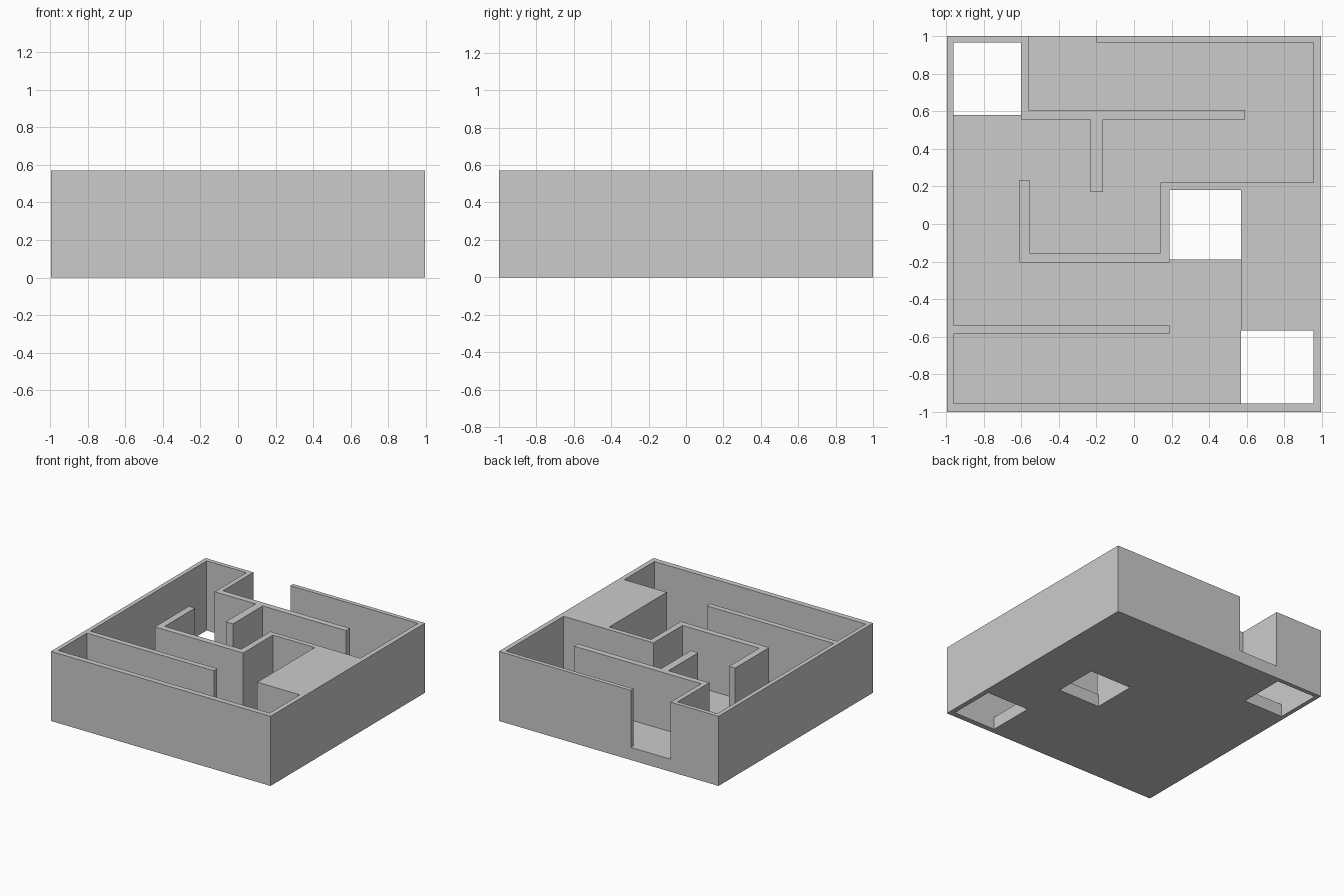
import bpy, bmesh
from math import radians

if "Cube" in bpy.data.objects:
    bpy.data.objects.remove(bpy.data.objects["Cube"])

FLOOR, TOP = 0.103, 0.57
Z = [0, FLOOR, TOP]

# Plan rectangles: x0, x1, y0, y1
base = (-0.995, 0.995, -1, 1)
holes = [(-0.96, -0.6, 0.58, 0.965), (0.19, 0.57, -0.19, 0.18), (0.57, 0.955, -0.955, -0.565)]
outer_walls = [
    (-0.995, -0.96, -1, 1),        # left
    (-0.995, 0.995, -1, -0.955),   # front
    (0.955, 0.995, -1, 1),         # right
    (-0.995, -0.56, 0.965, 1),     # back, left of the doorway
    (-0.2, 0.995, 0.965, 1),       # back, right of the doorway
]
inner_walls = [
    (-0.6, -0.56, 0.555, 1),       # doorway passage
    (-0.6, 0.59, 0.555, 0.605),
    (-0.23, -0.165, 0.17, 0.555),  # T stub
    (-0.61, -0.555, -0.205, 0.235),  # U-shaped pocket
    (-0.61, 0.19, -0.205, -0.155),
    (0.14, 0.19, -0.205, 0.22),
    (0.14, 0.955, 0.18, 0.22),
    (-0.96, 0.19, -0.585, -0.54),  # front corridor
]
solid_block = (0.57, 0.995, -0.565, 0.22)
raised = outer_walls + inner_walls + [solid_block]

rects = [base, *holes, *raised]
X = sorted({v for r in rects for v in r[:2]})
Y = sorted({v for r in rects for v in r[2:]})


def inside(r, x, y):
    return r[0] < x < r[1] and r[2] < y < r[3]


def filled(i, j, k):
    """Is this plan cell solid at level k (0 = floor slab, 1 = walls)?"""
    if not (0 <= i < len(X) - 1 and 0 <= j < len(Y) - 1 and 0 <= k < 2):
        return False
    x, y = (X[i] + X[i + 1]) / 2, (Y[j] + Y[j + 1]) / 2
    if any(inside(r, x, y) for r in raised):
        return True
    return k == 0 and not any(inside(h, x, y) for h in holes)


# Skin of the solid cells, one face wherever a solid cell meets air
bm = bmesh.new()
verts = {}


def vert(c):
    if c not in verts:
        verts[c] = bm.verts.new((X[c[0]], Y[c[1]], Z[c[2]]))
    return verts[c]


for i in range(len(X) - 1):
    for j in range(len(Y) - 1):
        for k in range(2):
            if not filled(i, j, k):
                continue
            for axis in range(3):
                for side in (0, 1):
                    n = [i, j, k]
                    n[axis] += 2 * side - 1
                    if filled(*n):
                        continue
                    quad = []
                    for a, b in ((0, 0), (1, 0), (1, 1), (0, 1)):
                        c = [i, j, k]
                        c[axis] += side
                        c[(axis + 1) % 3] += a
                        c[(axis + 2) % 3] += b
                        quad.append(vert(tuple(c)))
                    bm.faces.new(quad if side else quad[::-1])

# Merge coplanar cells into clean flat faces
bmesh.ops.dissolve_limit(bm, angle_limit=radians(1), verts=bm.verts[:], edges=bm.edges[:])
mesh = bpy.data.meshes.new("maze_tray")
bm.to_mesh(mesh)
bm.free()
tray = bpy.data.objects.new("maze_tray", mesh)
bpy.context.collection.objects.link(tray)
